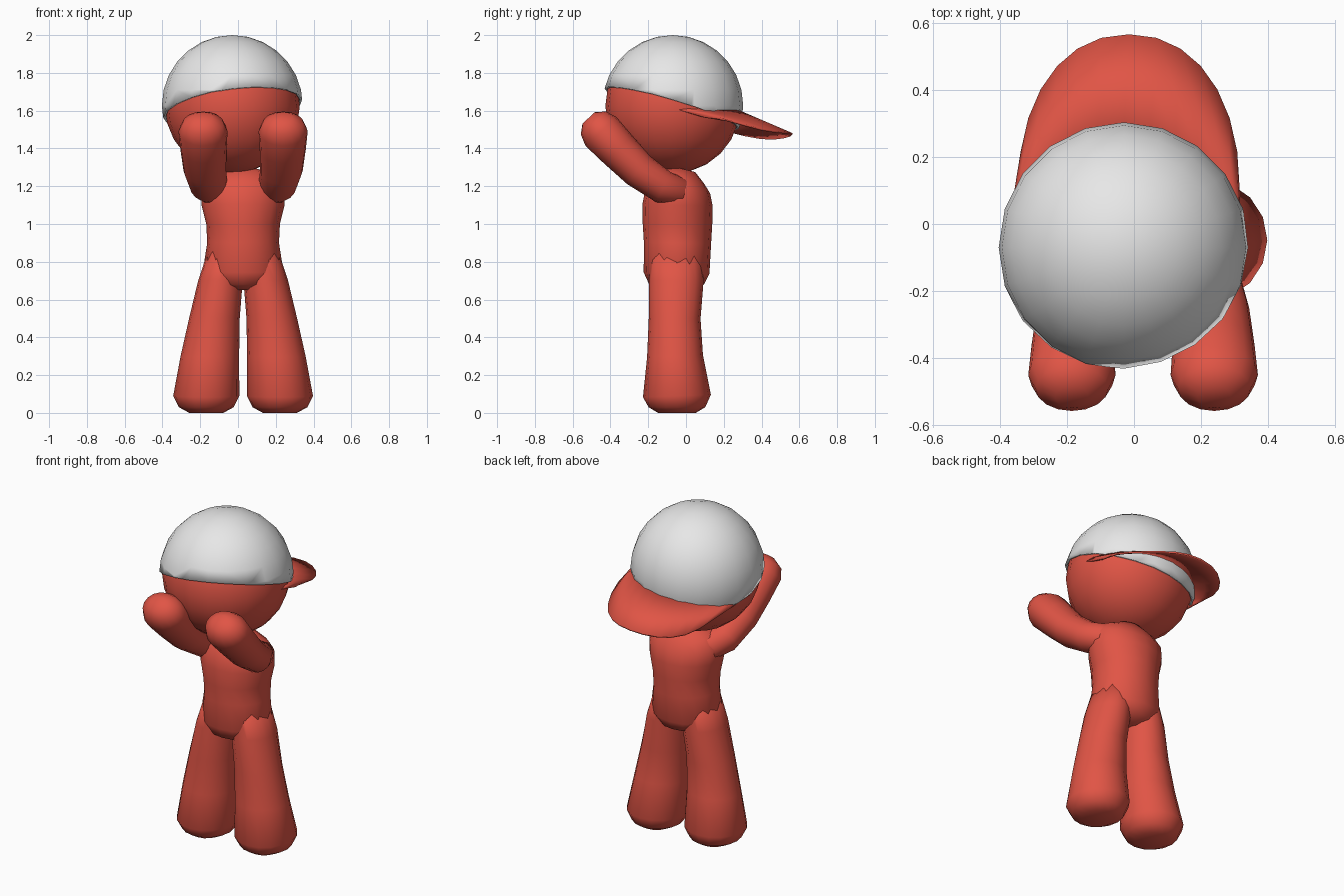
import bpy, bmesh, math
from mathutils import Vector

if "Cube" in bpy.data.objects:
    bpy.data.objects.remove(bpy.data.objects["Cube"])


def material(name, rgb):
    m = bpy.data.materials.new(name)
    m.diffuse_color = (*rgb, 1)
    m.use_nodes = True
    m.node_tree.nodes["Principled BSDF"].inputs["Base Color"].default_value = m.diffuse_color
    return m


RED = material("red", (0.75, 0.09, 0.06))
WHITE = material("white", (0.8, 0.8, 0.8))
MID = 0.027                                   # body centre line in x
HEAD = Vector((-0.03, -0.07, 1.625))


def finish(name, bm, mat, angle=60):
    bmesh.ops.recalc_face_normals(bm, faces=bm.faces)
    me = bpy.data.meshes.new(name)
    bm.to_mesh(me)
    bm.free()
    me.materials.append(mat)
    ob = bpy.data.objects.new(name, me)
    bpy.context.collection.objects.link(ob)
    bpy.ops.object.select_all(action='DESELECT')
    ob.select_set(True)
    bpy.context.view_layer.objects.active = ob
    bpy.ops.object.shade_smooth_by_angle(angle=math.radians(angle))
    return ob


def thicken(ob, t):
    mod = ob.modifiers.new("thickness", 'SOLIDIFY')
    mod.thickness = t
    mod.offset = -1


def limb(name, stations, side=1, sides=16):
    """Loft of oval rings; each station is dx, y, z, half width, half depth."""
    bm = bmesh.new()
    pts = [Vector((MID + side * s[0], s[1], s[2])) for s in stations]
    rings = []
    for i, (p, s) in enumerate(zip(pts, stations)):
        t = pts[min(i + 1, len(pts) - 1)] - pts[max(i - 1, 0)]
        n = Vector((0, -t.z, t.y)).normalized()
        rings.append([bm.verts.new(p + Vector((s[3] * math.cos(a), 0, 0)) + n * s[4] * math.sin(a))
                      for a in (2 * math.pi * k / sides for k in range(sides))])
    for r, q in zip(rings, rings[1:]):
        for k in range(sides):
            j = (k + 1) % sides
            bm.faces.new((r[k], r[j], q[j], q[k]))
    bm.faces.new(rings[0])
    bm.faces.new(rings[-1])
    return finish(name, bm, RED, 80)


# torso
limb("torso", [(0, -.05, .65, .06, .08), (0, -.05, .68, .16, .145), (0, -.05, .74, .215, .174),
               (0, -.045, .9, .19, .178), (0, -.045, 1.0, .195, .184), (0, -.045, 1.1, .22, .186),
               (0, -.04, 1.19, .22, .17), (0, -.02, 1.25, .17, .12), (0, -.01, 1.29, .07, .06)])

# legs and arms, mirrored
for side, label in ((-1, "left"), (1, "right")):
    limb(label + "_leg", [(.195, -.048, 0, .09, .1), (.195, -.048, .03, .145, .15),
                          (.195, -.048, .09, .175, .18), (.176, -.058, .3, .155, .148),
                          (.152, -.06, .5, .134, .137), (.12, -.052, .7, .118, .145),
                          (.095, -.05, .86, .09, .13)], side)
    limb(label + "_arm", [(.11, .03, 1.17, .04, .03), (.14, -.01, 1.165, .08, .075),
                          (.18, -.12, 1.195, .1, .088), (.203, -.25, 1.285, .113, .096),
                          (.21, -.36, 1.395, .122, .105), (.212, -.45, 1.49, .13, .112),
                          (.212, -.49, 1.535, .108, .09), (.212, -.515, 1.562, .05, .045)], side)

# head
bm = bmesh.new()
bmesh.ops.create_uvsphere(bm, u_segments=20, v_segments=12, radius=0.357)
bmesh.ops.translate(bm, verts=bm.verts, vec=HEAD)
finish("head", bm, RED)

# cap dome, cut along a tilted rim
bm = bmesh.new()
bmesh.ops.create_uvsphere(bm, u_segments=20, v_segments=14, radius=0.373)
bmesh.ops.translate(bm, verts=bm.verts, vec=HEAD + Vector((0, 0, .002)))
bmesh.ops.bisect_plane(bm, geom=bm.verts[:] + bm.edges[:] + bm.faces[:],
                       plane_co=(-.03, -.07, 1.61), plane_no=(-.13, .30, 1), clear_inner=True)
thicken(finish("cap_dome", bm, WHITE), 0.012)

# cap brim, turned to the back and drooping at its sides
bm = bmesh.new()
N, rows = 14, []
for i in range(N + 1):
    a = math.pi * i / N
    c, s = math.cos(a), math.sin(a)
    inner = Vector((HEAD.x + .35 * c, HEAD.y + .35 * s, 1.6 + .035 * c - .02 * c * c))
    outer = Vector((-.015 + .33 * math.copysign(abs(c) ** .92, c), .1 + .465 * s ** .92 if s > 1e-6 else .1,
                    1.48 + .03 * c + .055 * c ** 8 - .03 * (s * c) ** 2))
    rows.append([bm.verts.new(inner.lerp(outer, t)) for t in (0, .5, 1)])
for r, q in zip(rows, rows[1:]):
    for k in range(2):
        bm.faces.new((r[k], r[k + 1], q[k + 1], q[k]))
thicken(finish("cap_brim", bm, RED), 0.01)
